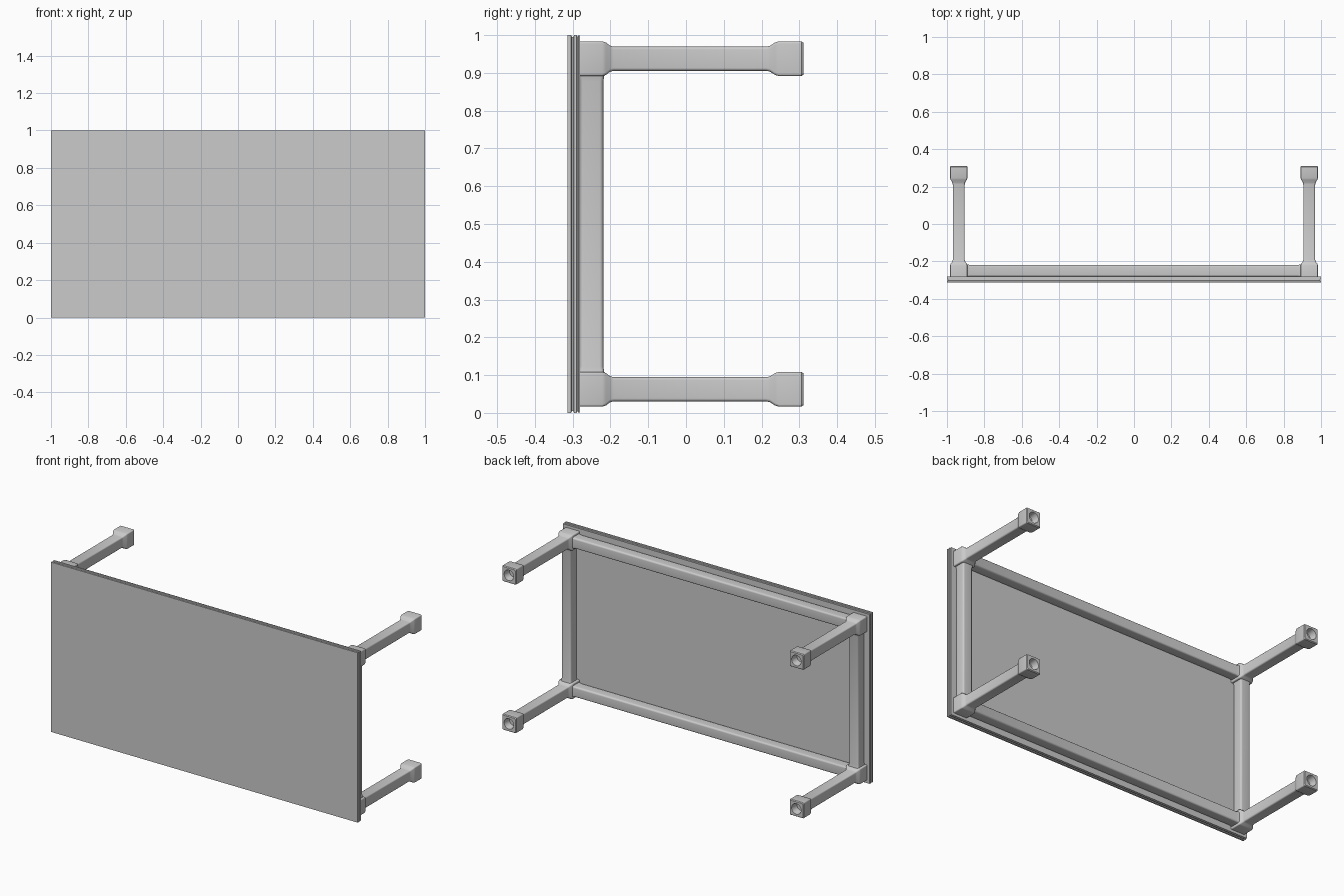
import bpy, bmesh
from math import pi, cos, sin
from mathutils import Matrix

if "Cube" in bpy.data.objects:
    bpy.data.objects.remove(bpy.data.objects["Cube"])


def loft(name, sections, loc, rot=None, seg=5):
    """Skin rounded-rectangle sections (position, half_x, half_y, corner_radius) along local z."""
    bm = bmesh.new()
    rings = []
    for t, hx, hy, r in sections:
        ring = []
        for q, (sx, sy) in enumerate([(1, 1), (-1, 1), (-1, -1), (1, -1)]):
            for i in range(seg + 1):
                a = (q + i / seg) * pi / 2
                ring.append(bm.verts.new((sx * (hx - r) + r * cos(a),
                                          sy * (hy - r) + r * sin(a), t)))
        rings.append(ring)
    for a, b in zip(rings, rings[1:]):
        for i in range(len(a)):
            j = (i + 1) % len(a)
            bm.faces.new((a[i], a[j], b[j], b[i]))
    bm.faces.new(rings[0][::-1])
    bm.faces.new(rings[-1])
    bmesh.ops.remove_doubles(bm, verts=bm.verts, dist=1e-5)
    bmesh.ops.recalc_face_normals(bm, faces=bm.faces)
    m = Matrix.Translation(loc) @ (rot or Matrix.Identity(4))
    bmesh.ops.transform(bm, matrix=m, verts=bm.verts)
    me = bpy.data.meshes.new(name)
    bm.to_mesh(me)
    bm.free()
    ob = bpy.data.objects.new(name, me)
    bpy.context.collection.objects.link(ob)
    bpy.ops.object.select_all(action='DESELECT')
    ob.select_set(True)
    bpy.context.view_layer.objects.active = ob
    bpy.ops.object.shade_smooth_by_angle(angle=pi / 6)
    return ob


ALONG_Y = Matrix.Rotation(-pi / 2, 4, 'X')
ALONG_X = Matrix.Rotation(pi / 2, 4, 'Y')
LEG_X, LEG_Z = 0.937, 0.4375

# table top with grooved edge
edge = [(-0.314, 0), (-0.304, 0), (-0.302, .005), (-0.298, .005), (-0.296, 0),
        (-0.290, 0), (-0.288, .004), (-0.286, .004), (-0.285, .001), (-0.281, .001)]
loft("table_top", [(y, 1 - d, 0.5 - d, 0) for y, d in edge], (0, 0, 0.5), ALONG_Y, seg=1)

# legs: square head, slim shaft, square foot with a round socket in its end
leg = [(-0.282, .046, .006), (-0.222, .046, .006), (-0.212, .043, .007), (-0.202, .035, .008),
       (-0.192, .032, .008), (0.212, .032, .008), (0.222, .034, .008), (0.236, .043, .007),
       (0.246, .046, .006), (0.306, .046, .006), (0.311, .042, .006),
       (0.311, .031, .031), (0.300, .029, .029), (0.270, .024, .024)]
for sx, side in ((-1, "left"), (1, "right")):
    for sz, level in ((-1, "lower"), (1, "upper")):
        loft(f"leg_{side}_{level}", [(t, h, h, r) for t, h, r in leg],
             (sx * LEG_X, 0, 0.5 + sz * LEG_Z), ALONG_Y)


# apron rails with a small flare where they meet the leg heads
def rail(length):
    e = length - 0.046
    half = [(e - .014, .031, .010), (e - .004, .033, .010), (e + .004, .038, .010)]
    s = [(-t, h, h, r) for t, h, r in half[::-1]] + [(t, h, h, r) for t, h, r in half]
    return [(t, min(a, .034), min(b, .034), r) for t, a, b, r in s]


for s, side in ((-1, "lower"), (1, "upper")):
    loft(f"long_rail_{side}", rail(LEG_X), (0, -0.25, 0.5 + s * LEG_Z), ALONG_X)
for s, side in ((-1, "left"), (1, "right")):
    loft(f"short_rail_{side}", rail(LEG_Z), (s * LEG_X, -0.25, 0.5))
